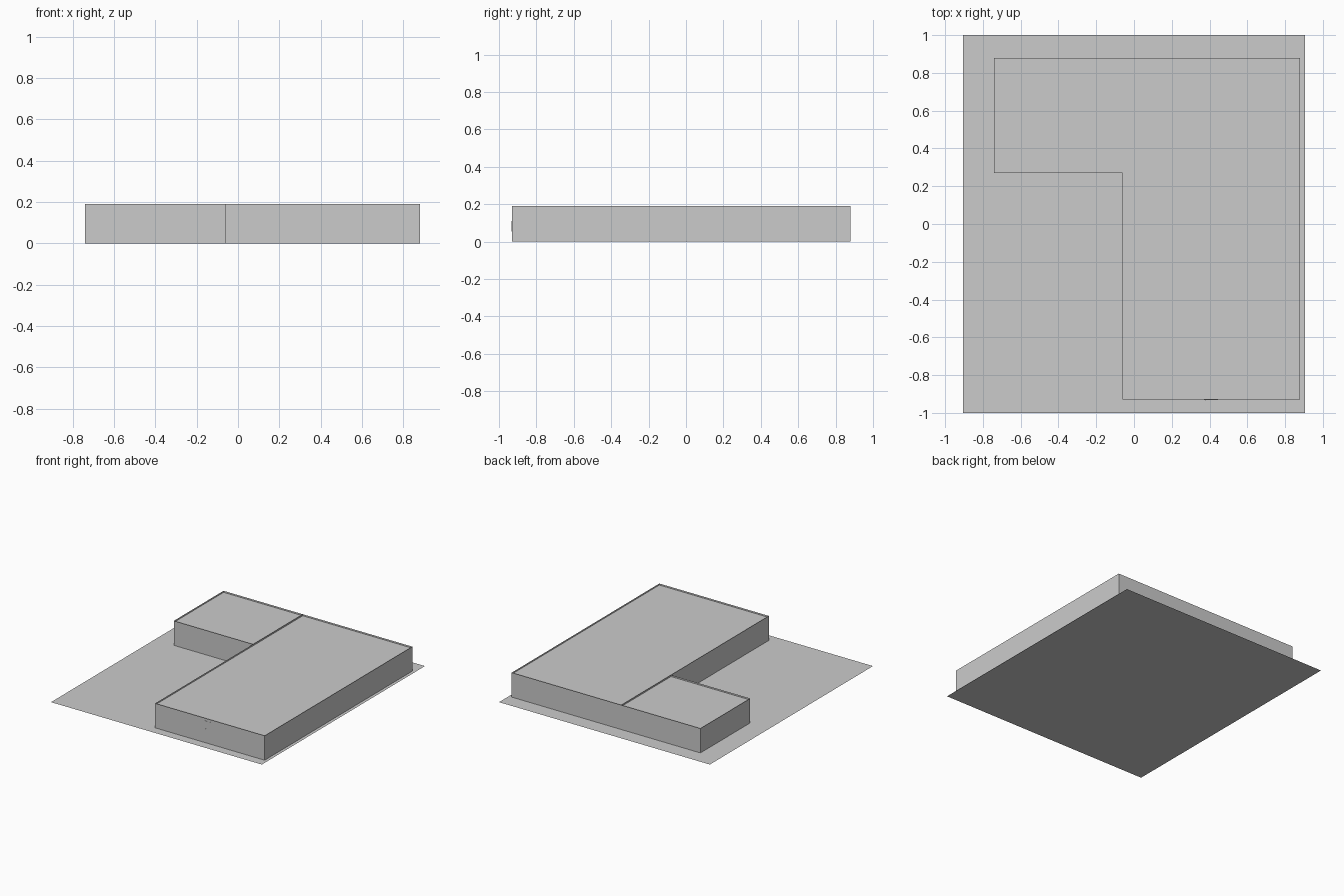
import bpy

if "Cube" in bpy.data.objects:
    bpy.data.objects.remove(bpy.data.objects["Cube"])

X0, XM, X1 = -0.74, -0.06, 0.88      # wing left, inner corner, right
Y0, YM, Y1 = -0.93, 0.27, 0.88       # front, inner corner, back
H, ROOF = 0.19, 0.178                # wall top, recessed roof


def mesh(name, verts, faces):
    me = bpy.data.meshes.new(name)
    me.from_pydata(verts, [], faces)
    ob = bpy.data.objects.new(name, me)
    bpy.context.collection.objects.link(ob)
    return ob


def sheet(name, x0, x1, y0, y1, z):
    return mesh(name, [(x0, y0, z), (x1, y0, z), (x1, y1, z), (x0, y1, z)],
                [(0, 1, 2, 3)])


def box(name, lo, hi):
    bpy.ops.mesh.primitive_cube_add(
        size=1, location=[(a + b) / 2 for a, b in zip(lo, hi)])
    ob = bpy.context.object
    ob.name = name
    ob.scale = [b - a for a, b in zip(lo, hi)]
    return ob


# Flat plot under the building
sheet("plot", -0.905, 0.905, -1.0, 1.0, 0.0)

# Thin outer walls following the L-shaped plan
plan = [(XM, Y0), (X1, Y0), (X1, Y1), (X0, Y1), (X0, YM), (XM, YM)]
n = len(plan)
mesh("outer_walls",
     [(x, y, 0) for x, y in plan] + [(x, y, H) for x, y in plan],
     [(i, (i + 1) % n, (i + 1) % n + n, i + n) for i in range(n)])

# Dividing wall between wing and main hall
mesh("dividing_wall", [(XM, YM, 0), (XM, Y1, 0), (XM, Y1, H), (XM, YM, H)],
     [(0, 1, 2, 3)])

# Roof panels sit just below the wall tops
sheet("main_roof", XM, X1, Y0, Y1, ROOF)
sheet("wing_roof", X0, XM, YM, Y1, ROOF)

# Front door, nearly flush, with an upright handle
box("front_door", (0.37, Y0 - 0.001, 0.004), (0.445, Y0 + 0.004, 0.17))
box("door_handle", (0.375, Y0 - 0.004, 0.055), (0.378, Y0, 0.11))
